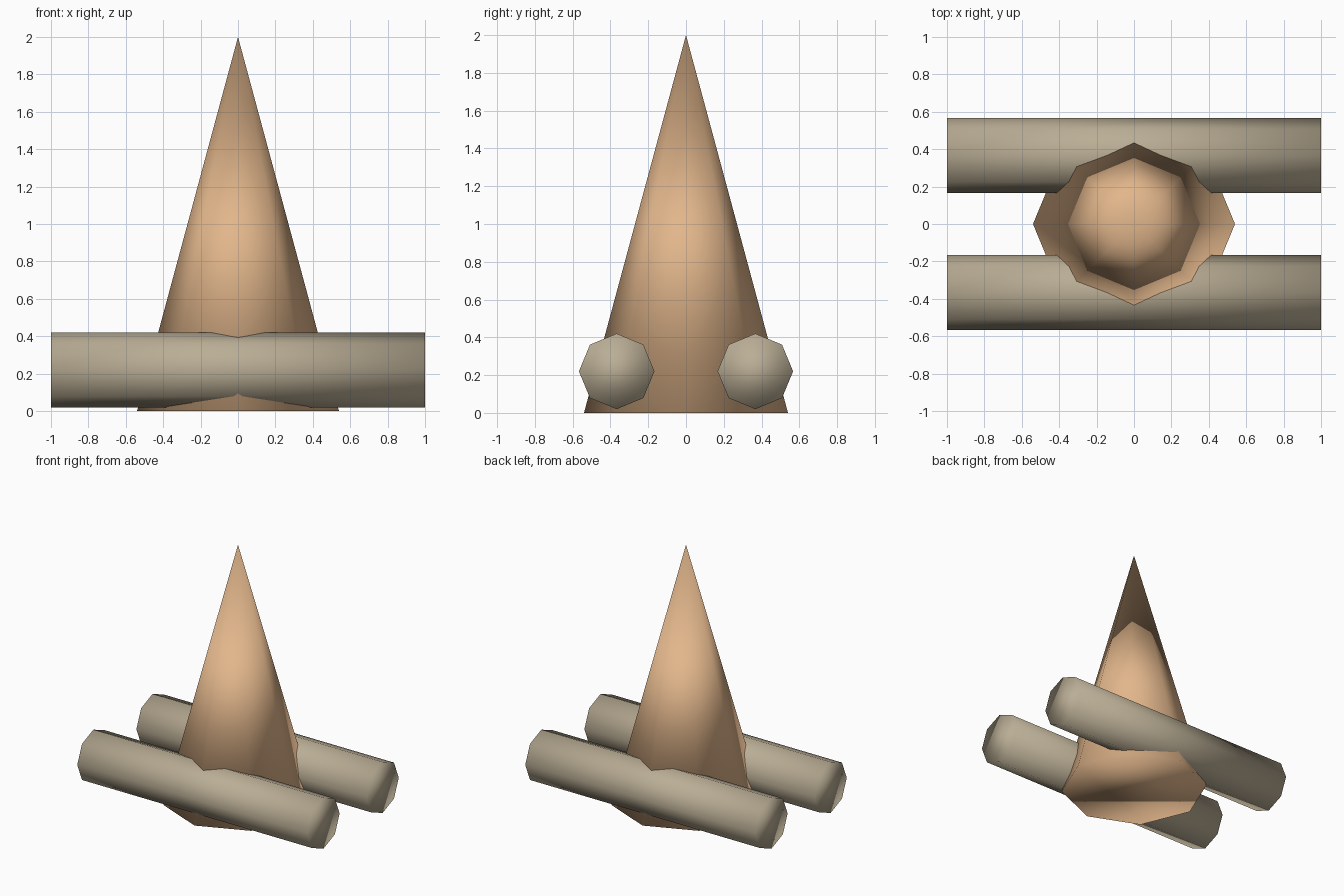
import bpy
import math

if "Cube" in bpy.data.objects:
    bpy.data.objects.remove(bpy.data.objects["Cube"])


def material(name, rgb):
    m = bpy.data.materials.new(name)
    m.diffuse_color = (*rgb, 1.0)
    m.use_nodes = True
    m.node_tree.nodes["Principled BSDF"].inputs["Base Color"].default_value = m.diffuse_color
    return m


def finish(name, mat):
    ob = bpy.context.object
    ob.name = name
    ob.data.materials.append(mat)
    bpy.ops.object.shade_smooth()


peach = material("peach", (0.76, 0.47, 0.26))
taupe = material("taupe", (0.49, 0.42, 0.30))

# Tall eight-sided spire standing on its base
bpy.ops.mesh.primitive_cone_add(vertices=8, radius1=0.54, radius2=0, depth=2.0,
                                location=(0, 0, 1.0))
finish("spire", peach)

# Two eight-sided logs lying along x, sunk into the foot of the spire
for name, side in (("front_log", -1), ("back_log", 1)):
    bpy.ops.mesh.primitive_cylinder_add(vertices=8, radius=0.2, depth=2.0,
                                        location=(0, side * 0.367, 0.22),
                                        rotation=(0, math.pi / 2, 0))
    finish(name, taupe)
